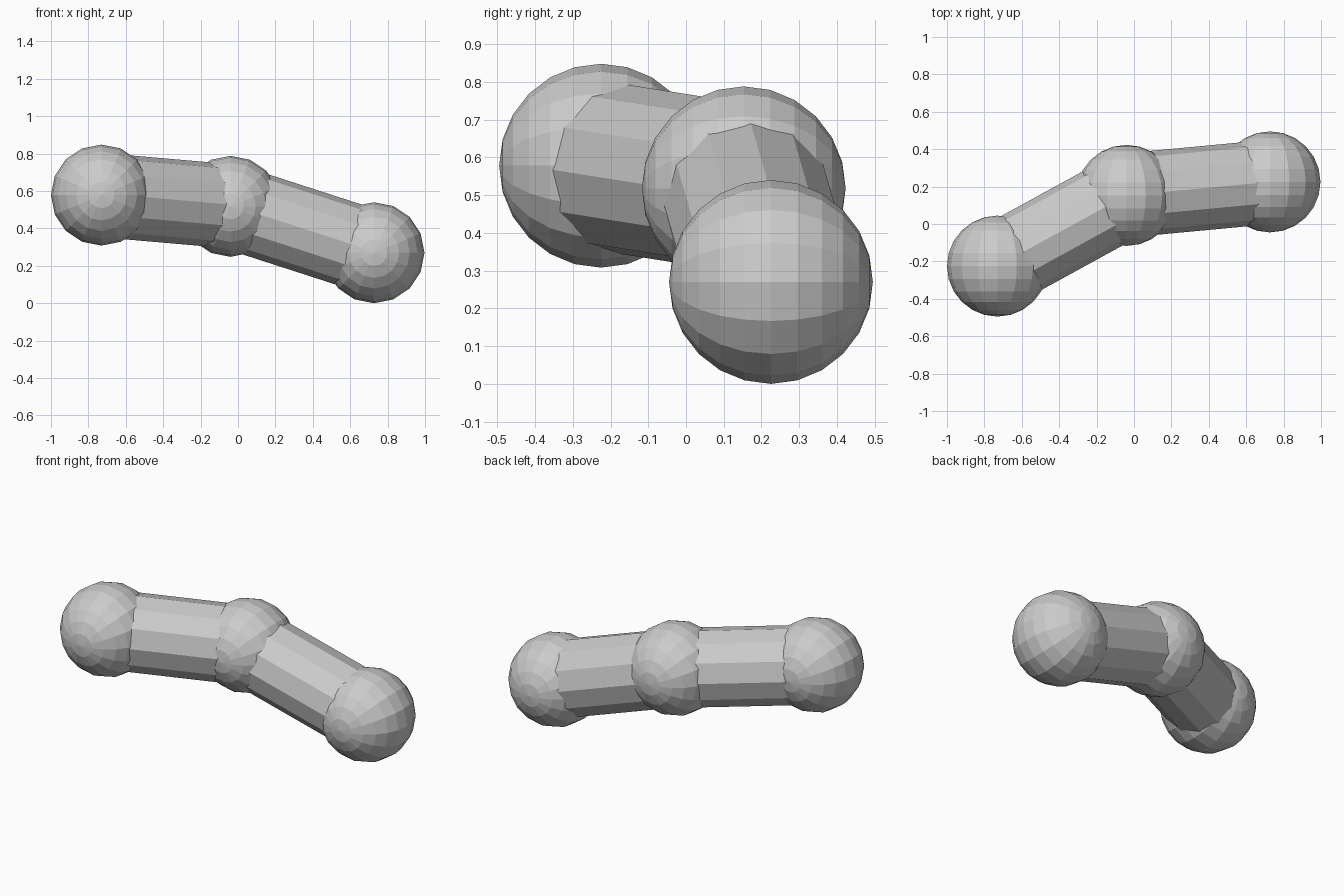
import bpy
from math import pi
from mathutils import Vector

if "Cube" in bpy.data.objects:
    bpy.data.objects.remove(bpy.data.objects["Cube"])

BALL_R, TUBE_R = 0.27, 0.225
joints = [Vector((-0.73, -0.225, 0.578)),
          Vector((-0.04, 0.153, 0.518)),
          Vector((0.727, 0.225, 0.27))]

# Ball joints, poles along y
for name, p in zip(("left_ball", "middle_ball", "right_ball"), joints):
    bpy.ops.mesh.primitive_uv_sphere_add(segments=16, ring_count=12, radius=BALL_R,
                                         location=p, rotation=(pi / 2, 0, 0))
    bpy.context.object.name = name

# Straight tubes joining neighbouring balls
for name, a, b in zip(("left_tube", "right_tube"), joints, joints[1:]):
    d = b - a
    bpy.ops.mesh.primitive_cylinder_add(vertices=12, radius=TUBE_R, depth=d.length,
                                        location=(a + b) / 2,
                                        rotation=d.to_track_quat('Z', 'Y').to_euler())
    bpy.context.object.name = name
